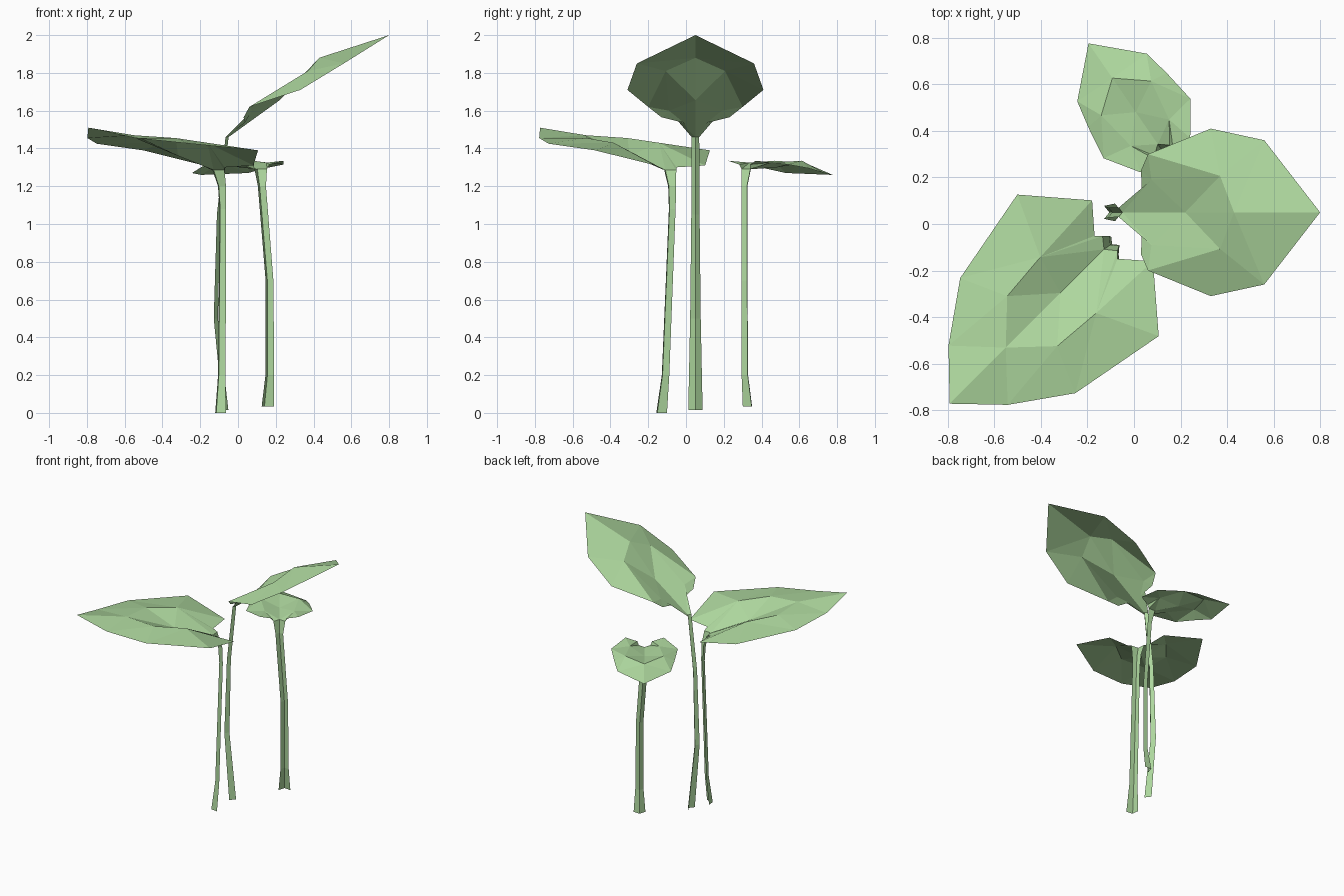
import bpy, bmesh
from math import radians
from mathutils import Matrix, Vector

if "Cube" in bpy.data.objects:
    bpy.data.objects.remove(bpy.data.objects["Cube"])

green = bpy.data.materials.new("leaf_green")
green.use_nodes = True
colour = (0.42, 0.68, 0.34, 1)
green.diffuse_color = colour
green.node_tree.nodes["Principled BSDF"].inputs["Base Color"].default_value = colour


def leaf(name, origin, heading, tip, rib, inner, rim, stem):
    """Folded leaf sheet running down into a V-shaped stem.
    rib: (along, height); inner, rim: (along, out, height);
    stem rows from the leaf down: (along, shift, height, half width)."""
    bm = bmesh.new()
    place = Matrix.Translation((*origin, 0)) @ Matrix.Rotation(radians(heading), 4, 'Z')

    def vert(u, v, z):
        return bm.verts.new(place @ Vector((u, v, z)))

    point = vert(tip[0], 0, tip[1])
    m1, m2 = [vert(u, 0, z) for u, z in rib]
    keel = [vert(u + 0.5 * w, s, z) for u, s, z, w in stem]
    for side in (1, -1):
        i1, i2 = [vert(u, side * v, z) for u, v, z in inner]
        p1, p2, p3, p4, p5 = [vert(u, side * v, z) for u, v, z in rim]
        edge = [vert(u - 0.3 * w, s + side * w, z) for u, s, z, w in stem]
        faces = [(point, p1, m1), (p1, p2, i1, m1), (p2, p3, i2, i1), (m1, i1, i2, m2),
                 (p3, p4, i2), (p4, p5, i2), (i2, p5, edge[0]), (i2, edge[0], keel[0], m2)]
        faces += [(keel[k], edge[k], edge[k + 1], keel[k + 1]) for k in range(len(stem) - 1)]
        for f in faces:
            bm.faces.new(f if side == 1 else f[::-1])
    bmesh.ops.triangulate(bm, faces=[f for f in bm.faces if len(f.verts) > 3])
    mesh = bpy.data.meshes.new(name)
    bm.to_mesh(mesh)
    bm.free()
    mesh.materials.append(green)
    bpy.context.collection.objects.link(bpy.data.objects.new(name, mesh))


# Tall leaf, rising to the left
leaf("tall_leaf", (-0.06, 0.05), 0, (0.86, 2.0),
     [(0.49, 1.88), (0.28, 1.655)],
     [(0.43, 0.157, 1.81), (0.135, 0.14, 1.60)],
     [(0.62, 0.31, 1.85), (0.39, 0.36, 1.71), (0.12, 0.25, 1.62),
      (0.09, 0.18, 1.565), (0.095, 0.06, 1.535)],
     [(0, 0, 1.46, 0.02), (-0.045, 0, 1.05, 0.022), (-0.06, 0, 0.5, 0.028),
      (-0.01, 0, 0.015, 0.038)])

# Broad leaf, towards the front right
leaf("broad_leaf", (-0.12, -0.10), 225, (0.951, 1.51),
     [(0.61, 1.47), (0.278, 1.36)],
     [(0.449, 0.152, 1.455), (0.23, 0.17, 1.43)],
     [(0.778, 0.18, 1.455), (0.537, 0.35, 1.425), (0.11, 0.43, 1.39),
      (-0.10, 0.185, 1.31), (0, 0.07, 1.30)],
     [(-0.01, 0, 1.285, 0.045), (-0.035, 0.006, 1.2, 0.03), (-0.04, 0.009, 1.08, 0.025),
      (-0.01, 0.03, 0.2, 0.028), (0.013, 0.04, 0, 0.04)])

# Small leaf, drooping to the back
leaf("small_leaf", (0.125, 0.31), 124.5, (0.566, 1.26),
     [(0.385, 1.325), (0.207, 1.3)],
     [(0.28, 0.13, 1.335), (0.10, 0.10, 1.325)],
     [(0.388, 0.181, 1.27), (0.27, 0.205, 1.295), (0.122, 0.226, 1.315),
      (-0.017, 0.13, 1.335), (0, 0.05, 1.315)],
     [(0.02, 0, 1.29, 0.04), (0.005, 0, 1.2, 0.026), (-0.017, -0.034, 0.7, 0.025),
      (-0.016, -0.036, 0.2, 0.028), (0.004, -0.035, 0.035, 0.04)])
